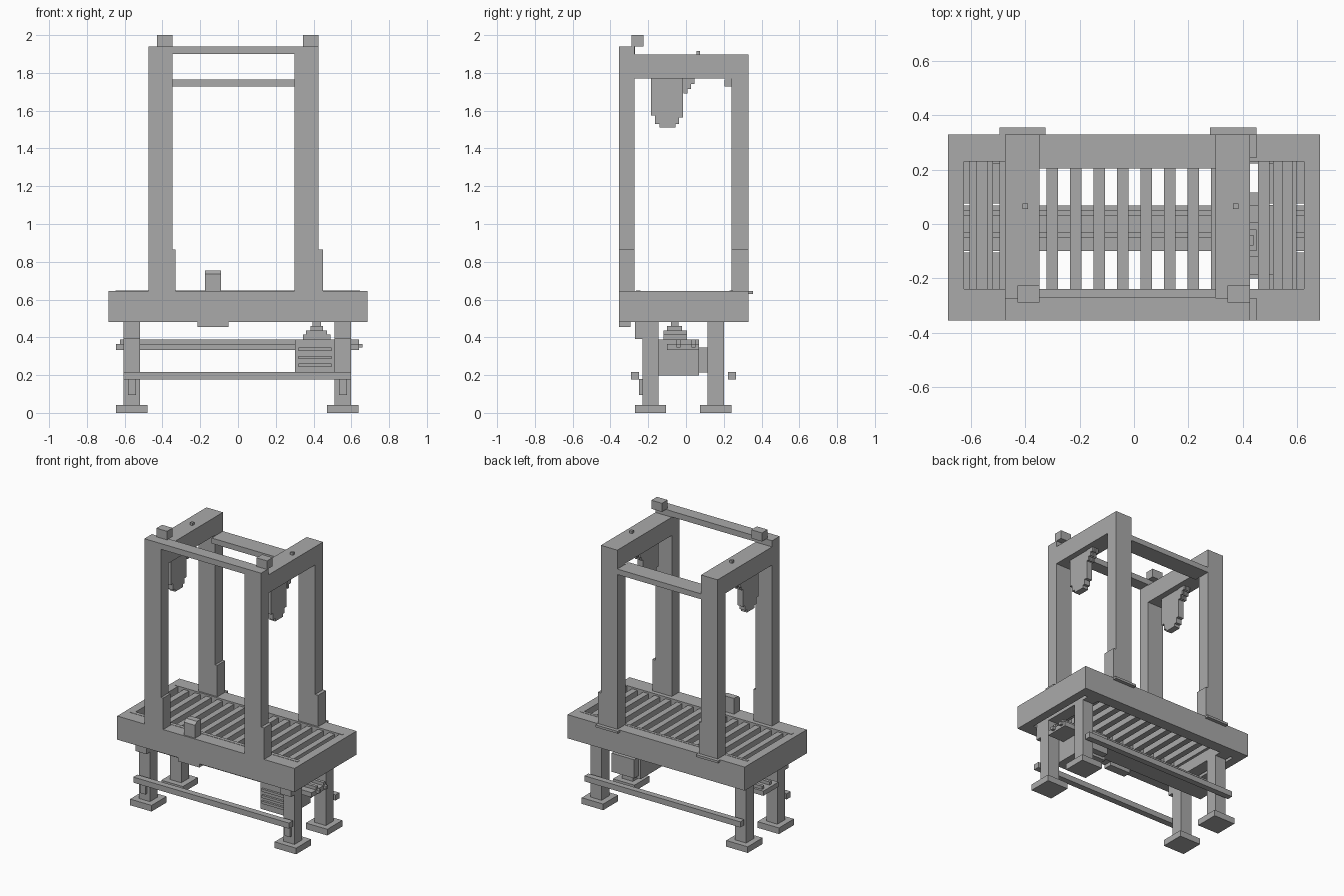
import bpy, bmesh

steel = bpy.data.materials.new("grey_steel")
steel.diffuse_color = (0.4, 0.4, 0.4, 1)


def finish(name, bm):
    bmesh.ops.recalc_face_normals(bm, faces=bm.faces)
    me = bpy.data.meshes.new(name)
    bm.to_mesh(me)
    bm.free()
    me.materials.append(steel)
    ob = bpy.data.objects.new(name, me)
    bpy.context.collection.objects.link(ob)
    return ob


def box(name, x, y, z):
    """Box from (min, max) ranges on each axis."""
    bm = bmesh.new()
    bmesh.ops.create_cube(bm, size=1)
    for v in bm.verts:
        v.co = [r[0] if c < 0 else r[1] for c, r in zip(v.co, (x, y, z))]
    return finish(name, bm)


def extrude_x(name, x, profile):
    """Extrude a (y, z) outline along x."""
    bm = bmesh.new()
    face = bm.faces.new([bm.verts.new((x[0], y, z)) for y, z in profile])
    new = bmesh.ops.extrude_face_region(bm, geom=[face])["geom"]
    moved = [g for g in new if isinstance(g, bmesh.types.BMVert)]
    bmesh.ops.translate(bm, verts=moved, vec=(x[1] - x[0], 0, 0))
    return finish(name, bm)


# Conveyor frame: two long rails, two end rails
FZ = (0.48, 0.645)
box("front_rail", (-0.685, 0.685), (-0.355, -0.265), FZ)
box("back_rail", (-0.685, 0.685), (0.25, 0.33), FZ)
box("left_end_rail", (-0.685, -0.625), (-0.265, 0.25), FZ)
box("right_end_rail", (0.625, 0.685), (-0.265, 0.25), FZ)
for name, y in (("front", (-0.265, -0.24)), ("back", (0.23, 0.25))):
    box(name + "_roller_guide", (-0.648, 0.645), y, (0.59, 0.647))

# Rollers
for i in range(14):
    c = -0.56 + 0.0865 * i
    box("roller", (c - 0.021, c + 0.021), (-0.24, 0.23), (0.594, 0.635))

# Portal: posts, sleeves, foot plates, side beams, hanging heads
for side, x0, x1, sleeve, plate, head, pin, cap in (
        ("left", -0.475, -0.347, -0.33, (-0.495, -0.325), -0.41, -0.40, -0.388),
        ("right", 0.30, 0.427, 0.45, (0.28, 0.45), 0.364, 0.375, 0.385)):
    box(side + "_front_post", (x0, x1), (-0.355, -0.272), (0.645, 1.94))
    box(side + "_back_post", (x0, x1), (0.242, 0.33), (0.645, 1.77))
    box(side + "_side_beam", (x0, x1), (-0.272, 0.33), (1.77, 1.897))
    box(side + "_front_sleeve", (x0, sleeve), (-0.355, -0.272), (0.645, 0.865))
    box(side + "_back_sleeve", (x0, sleeve), (0.242, 0.33), (0.645, 0.865))
    box(side + "_post_plate", plate, (0.33, 0.355), (0.63, 0.646))
    box(side + "_lamp_block", (cap - 0.041, cap + 0.041), (-0.288, -0.226), (1.94, 2.0))
    box(side + "_beam_pin", (pin - 0.01, pin + 0.01), (0.055, 0.075), (1.897, 1.915))
    extrude_x(side + "_hanging_head", (head - 0.022, head + 0.022), [
        (-0.185, 1.77), (-0.185, 1.575), (-0.163, 1.575), (-0.163, 1.53),
        (-0.14, 1.53), (-0.14, 1.51), (-0.055, 1.51), (-0.055, 1.53),
        (-0.037, 1.53), (-0.037, 1.565), (-0.015, 1.565), (-0.015, 1.77)])
    # Small stepped rows of fixings beside each head
    for k, (y, z) in enumerate(((0.0, 1.70), (0.018, 1.725), (0.038, 1.75))):
        for dx in (-0.02, 0, 0.02):
            box(side + "_head_fixing", (head + dx - 0.006, head + dx + 0.006),
                (y - 0.012, y + 0.008), (z - 0.01, 1.77))

box("front_crossbar", (-0.347, 0.30), (-0.355, -0.27), (1.9, 1.94))
box("back_crossbar", (-0.347, 0.30), (0.205, 0.33), (1.727, 1.765))

# Control box on the front rail, and the plate below it
extrude_x("control_box", (-0.175, -0.09), [
    (-0.345, 0.645), (-0.345, 0.735), (-0.325, 0.755), (-0.28, 0.755), (-0.28, 0.645)])
box("under_rail_plate", (-0.215, -0.05), (-0.355, -0.295), (0.455, 0.48))

# Legs with feet, brackets and tabs
for side, c in (("left", -0.562), ("right", 0.555)):
    leg = (c - 0.043, c + 0.043)
    foot = (c - 0.083, c + 0.083)
    box(side + "_front_leg", leg, (-0.23, -0.145), (0.04, 0.5))
    box(side + "_back_leg", leg, (0.115, 0.20), (0.04, 0.5))
    box(side + "_front_foot", foot, (-0.27, -0.105), (0, 0.043))
    box(side + "_back_foot", foot, (0.075, 0.24), (0, 0.043))
    box(side + "_leg_bracket", leg, (-0.27, -0.145), (0.39, 0.5))
    box(side + "_leg_tab", (c - 0.021, c + 0.021), (-0.25, -0.23), (0.095, 0.18))
    box(side + "_cross_member", leg, (-0.265, 0.25), (0.482, 0.56))

# Lower tie bars
box("front_tie_bar", (-0.605, 0.598), (-0.292, -0.248), (0.177, 0.216))
box("back_tie_bar", (-0.605, 0.598), (0.223, 0.265), (0.177, 0.216))

# Cable tray with rods under the rollers
box("tray", (-0.645, 0.64), (-0.10, 0.068), (0.333, 0.366))
for y in (-0.04, 0.04):
    box("tray_rod", (-0.625, 0.64), (y - 0.011, y + 0.011), (0.366, 0.388))
    box("tray_rod_end", (0.64, 0.66), (y - 0.011, y + 0.011), (0.345, 0.366))

# Motor housing with louvres, side cover and stepped coupling
box("motor_housing", (0.302, 0.512), (-0.185, 0.07), (0.197, 0.388))
for z in (0.252, 0.293, 0.337):
    box("motor_louvre", (0.32, 0.495), (-0.20, -0.185), (z - 0.009, z + 0.009))
box("motor_side_cover", (0.32, 0.495), (0.07, 0.115), (0.215, 0.345))
box("coupling_base", (0.345, 0.49), (-0.12, 0.005), (0.388, 0.415))
box("coupling_middle", (0.36, 0.47), (-0.12, 0.005), (0.415, 0.435))
box("coupling_collar", (0.385, 0.45), (-0.10, -0.02), (0.435, 0.46))
box("coupling_shaft", (0.395, 0.44), (-0.08, -0.04), (0.46, 0.6))
